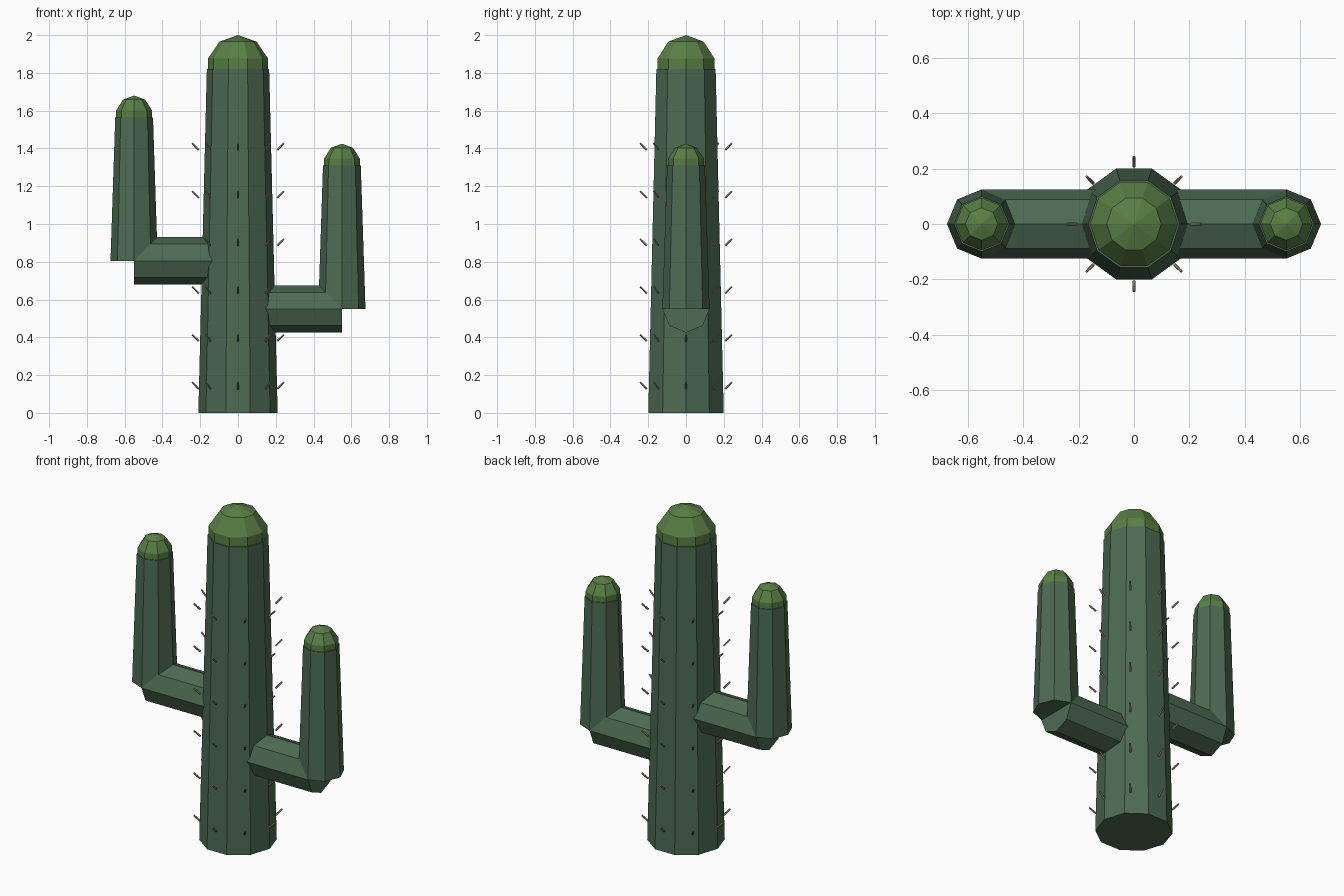
import bpy
import bmesh
from math import sin, cos, tau, radians
from mathutils import Matrix, Vector

if "Cube" in bpy.data.objects:
    bpy.data.objects.remove(bpy.data.objects["Cube"])


def material(name, color):
    m = bpy.data.materials.new(name)
    m.diffuse_color = (*color, 1)
    m.use_nodes = True
    m.node_tree.nodes["Principled BSDF"].inputs["Base Color"].default_value = m.diffuse_color
    return m


GREEN = material("cactus_green", (0.075, 0.145, 0.085))
LIGHT = material("tip_green", (0.10, 0.21, 0.06))
TAN = material("spine_tan", (0.33, 0.26, 0.19))


def loft(bm, sides, rings, apex=None, matrix=Matrix()):
    """Join (radius, z) rings into a closed solid, optionally ending in a point."""
    loops = [[bm.verts.new(matrix @ Vector((r * cos(tau * i / sides), r * sin(tau * i / sides), z)))
              for i in range(sides)] for r, z in rings]
    for a, b in zip(loops, loops[1:]):
        for i in range(sides):
            j = (i + 1) % sides
            bm.faces.new((a[i], a[j], b[j], b[i]))
    bm.faces.new(loops[0][::-1])
    top = loops[-1]
    if apex is None:
        bm.faces.new(top)
    else:
        tip = bm.verts.new(matrix @ Vector((0, 0, apex)))
        for i in range(sides):
            bm.faces.new((top[i], top[(i + 1) % sides], tip))


def finish(bm, name, mat):
    bmesh.ops.recalc_face_normals(bm, faces=bm.faces)
    mesh = bpy.data.meshes.new(name)
    bm.to_mesh(mesh)
    bm.free()
    mesh.materials.append(mat)
    obj = bpy.data.objects.new(name, mesh)
    bpy.context.collection.objects.link(obj)


def solid(name, mat, sides, rings, apex=None, matrix=Matrix()):
    bm = bmesh.new()
    loft(bm, sides, rings, apex, matrix)
    finish(bm, name, mat)


def dome(name, sides, radius, height, x, z):
    """Faceted tip with rings at 18 and 54 degrees of latitude."""
    rings = [(radius * cos(radians(a)), height * sin(radians(a))) for a in (-18, 18, 54)]
    solid(name, LIGHT, sides, rings, height, Matrix.Translation((x, 0, z)))


# Trunk and its tip
solid("trunk", GREEN, 10, [(0.21, 0), (0.165, 1.82)])
dome("trunk_tip", 10, 0.167, 0.18, 0, 1.82)

# Two arms: horizontal tube, tapered upright and tip
for side, sign, z in (("left", -1, 0.805), ("right", 1, 0.55)):
    turn = Matrix.Translation((0, 0, z)) @ Matrix.Rotation(sign * tau / 4, 4, 'Y')
    solid(side + "_arm_branch", GREEN, 8, [(0.125, 0.02), (0.125, 0.55)], matrix=turn)
    x = sign * 0.55
    solid(side + "_arm_upright", GREEN, 8, [(0.125, 0), (0.1, 0.76)],
          matrix=Matrix.Translation((x, 0, z)))
    dome(side + "_arm_tip", 8, 0.1, 0.115, x, z + 0.76)

# Spines: six rows of eight, tilted up and outward
bm = bmesh.new()
for row in range(6):
    for k in range(8):
        place = (Matrix.Rotation(k * tau / 8, 4, 'Z')
                 @ Matrix.Translation((0.225, 0, 0.145 + row * 0.253))
                 @ Matrix.Rotation(tau / 8, 4, 'Y'))
        loft(bm, 5, [(0.006, -0.025), (0.005, 0.025)], matrix=place)
finish(bm, "spines", TAN)
